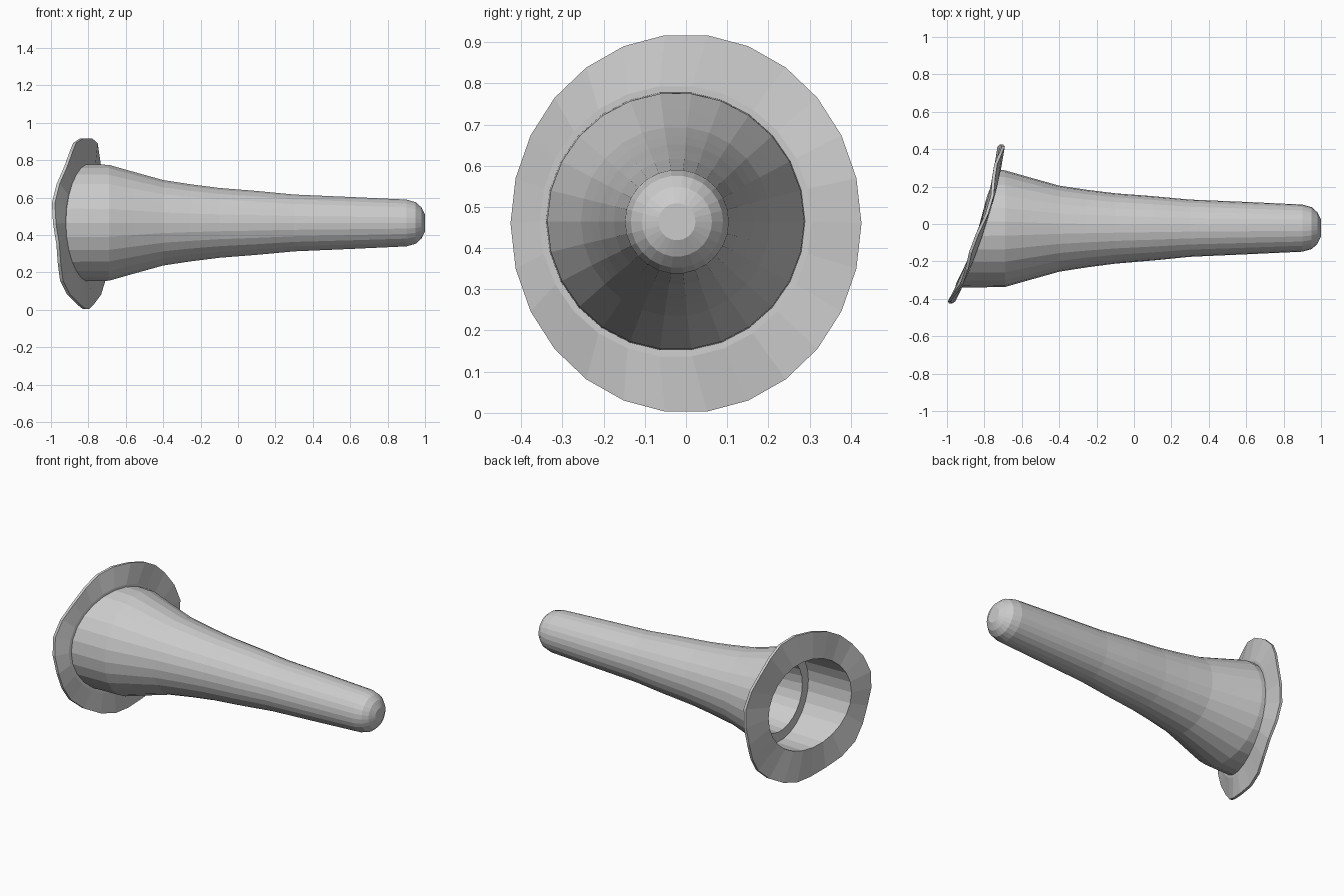
import bpy, bmesh, math

if "Cube" in bpy.data.objects:
    bpy.data.objects.remove(bpy.data.objects["Cube"])

N = 26
CY, CZ = -0.025, 0.465   # horn axis


def slant(y):
    """x position of the gently curved, oblique flange face."""
    return -0.812 + 0.32 * y - 0.18 * y * y


def ring(ry, rz, x=None, cy=CY, cz=CZ, offset=0.0, wave=0.0):
    """Ring around the x axis; without x it lies on the slanted flange face."""
    pts = []
    for i in range(N):
        a = 2 * math.pi * i / N
        y, z = cy + ry * math.cos(a), cz + rz * math.sin(a)
        px = slant(y) + offset + wave * math.sin(6 * a) if x is None else x
        pts.append((px, y, z))
    return pts


def loft(name, rings, closed=False, cap_end=False):
    bm = bmesh.new()
    rows = [[bm.verts.new(p) for p in r] for r in rings]
    pairs = list(zip(rows, rows[1:]))
    if closed:
        pairs.append((rows[-1], rows[0]))
    for a, b in pairs:
        for i in range(N):
            j = (i + 1) % N
            bm.faces.new((a[i], a[j], b[j], b[i]))
    if cap_end:
        bm.faces.new(rows[-1])
    bmesh.ops.recalc_face_normals(bm, faces=bm.faces)
    mesh = bpy.data.meshes.new(name)
    bm.to_mesh(mesh)
    bm.free()
    obj = bpy.data.objects.new(name, mesh)
    bpy.context.collection.objects.link(obj)
    return obj


# Horn wall: outer skin with a rounded closed tip
outer = [(-0.69, 0.312), (-0.55, 0.272), (-0.4, 0.23), (-0.25, 0.207),
         (-0.1, 0.188), (0.1, 0.172), (0.3, 0.153), (0.6, 0.14), (0.9, 0.126),
         (0.95, 0.112), (0.98, 0.085), (1.0, 0.045)]
# Hollow inside: bore, step and mouth, ordered from the mouth inwards
bore = [(-0.64, 0.275), (-0.64, 0.215), (-0.4, 0.195), (-0.1, 0.155),
        (0.3, 0.12), (0.9, 0.09), (0.95, 0.05)]


def axis_ring(x, r):
    shift = min(1, max(0, (x + 0.4) / 0.8))
    return ring(r, r, x, CY + 0.003 * shift, CZ - 0.001 * shift)


loft("horn_outer_wall", [ring(0.315, 0.315, offset=0.005)] +
     [axis_ring(x, r) for x, r in outer], cap_end=True)
loft("horn_inner_wall", [ring(0.28, 0.28, offset=-0.01)] +
     [axis_ring(x, r) for x, r in bore], cap_end=True)

# Oblique mounting flange with a slightly wavy rim
rim = dict(ry=0.426, rz=0.46, cy=0.0, cz=0.46, wave=0.012)
loft("flange", [
    ring(offset=0.008, **rim),
    ring(0.33, 0.33, offset=0.022),
    ring(0.28, 0.28, offset=0.02),
    ring(0.28, 0.28, offset=-0.01),
    ring(offset=-0.008, **rim)], closed=True)
